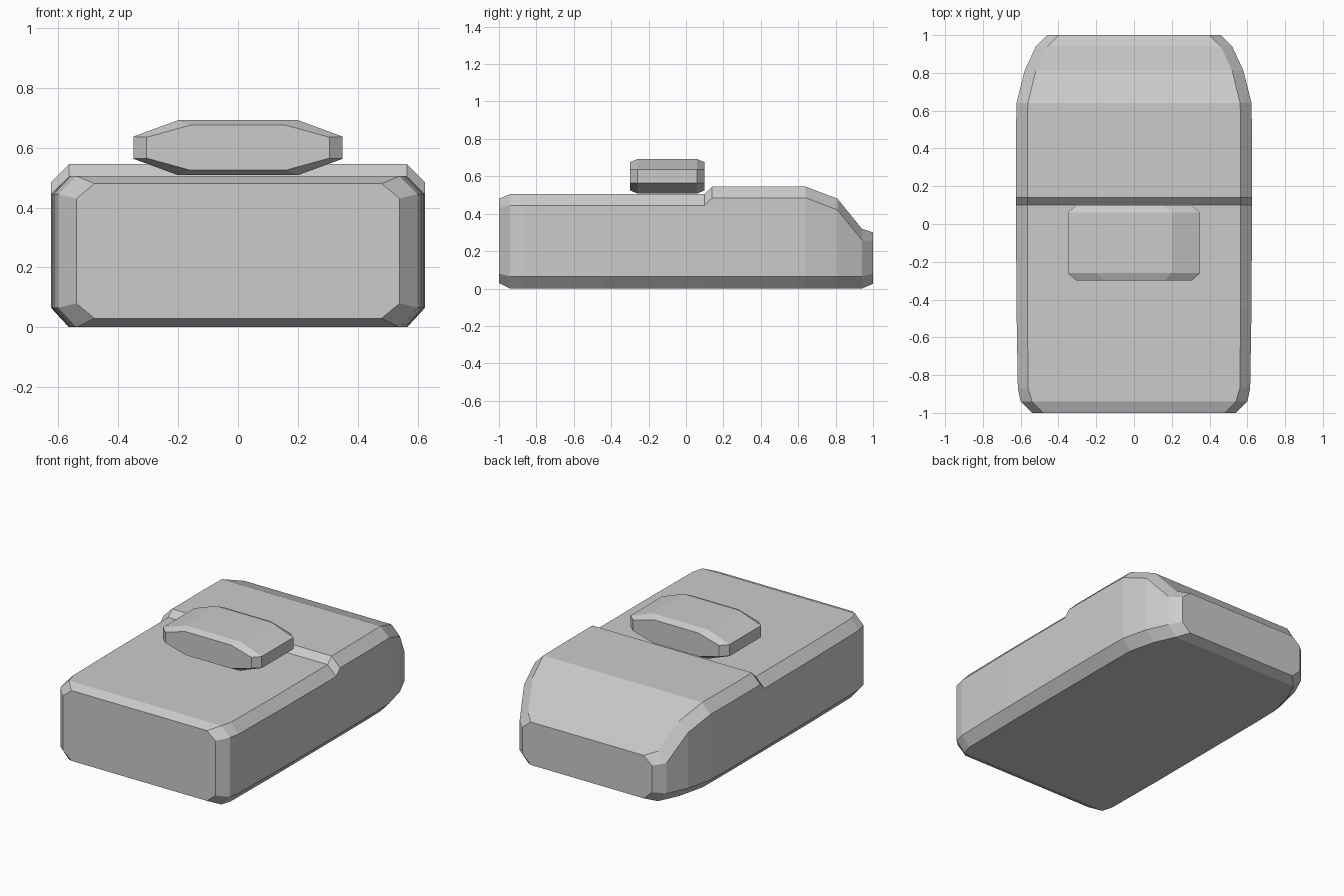
import bpy
import bmesh


def octagon(y, half_w, half_flat, z0, z1, z2, z3):
    """Chamfered box cross-section at depth y; z runs bottom, side low, side high, top."""
    right = [(half_flat, z0), (half_w, z1), (half_w, z2), (half_flat, z3)]
    left = [(-x, z) for x, z in reversed(right)]
    return [(x, y, z) for x, z in right + left]


def loft(name, sections):
    """Skin a closed, flat-shaded solid through the cross-sections."""
    bm = bmesh.new()
    rings = [[bm.verts.new(co) for co in octagon(*s)] for s in sections]
    for a, b in zip(rings, rings[1:]):
        for i in range(8):
            j = (i + 1) % 8
            bm.faces.new((a[i], a[j], b[j], b[i]))
    bm.faces.new(rings[0])
    bm.faces.new(rings[-1])
    bmesh.ops.recalc_face_normals(bm, faces=bm.faces)
    mesh = bpy.data.meshes.new(name)
    bm.to_mesh(mesh)
    bm.free()
    obj = bpy.data.objects.new(name, mesh)
    bpy.context.collection.objects.link(obj)
    return obj


# Main body: low front deck, raised rear deck, sloping tapered tail
loft("body", [
    (-1.00, 0.54, 0.48, 0.03, 0.08, 0.43, 0.48),
    (-0.94, 0.60, 0.54, 0.00, 0.065, 0.445, 0.505),
    (-0.87, 0.615, 0.56, 0.00, 0.065, 0.445, 0.505),
    (-0.45, 0.622, 0.565, 0.00, 0.065, 0.445, 0.505),
    (0.10, 0.625, 0.565, 0.00, 0.065, 0.445, 0.505),
    (0.14, 0.625, 0.565, 0.00, 0.065, 0.485, 0.545),
    (0.46, 0.625, 0.565, 0.00, 0.065, 0.485, 0.545),
    (0.64, 0.622, 0.562, 0.00, 0.065, 0.485, 0.545),
    (0.81, 0.58, 0.52, 0.00, 0.065, 0.42, 0.48),
    (0.94, 0.52, 0.46, 0.00, 0.065, 0.26, 0.32),
    (1.00, 0.46, 0.40, 0.025, 0.08, 0.25, 0.30),
])

# Top cap: flattened octagonal block with bevelled ends
inset = (0.305, 0.16, 0.525, 0.565, 0.635, 0.675)
full = (0.35, 0.20, 0.508, 0.563, 0.637, 0.692)
loft("top_cap", [(y, *s) for y, s in
                 ((-0.30, inset), (-0.26, full), (0.06, full), (0.10, inset))])
